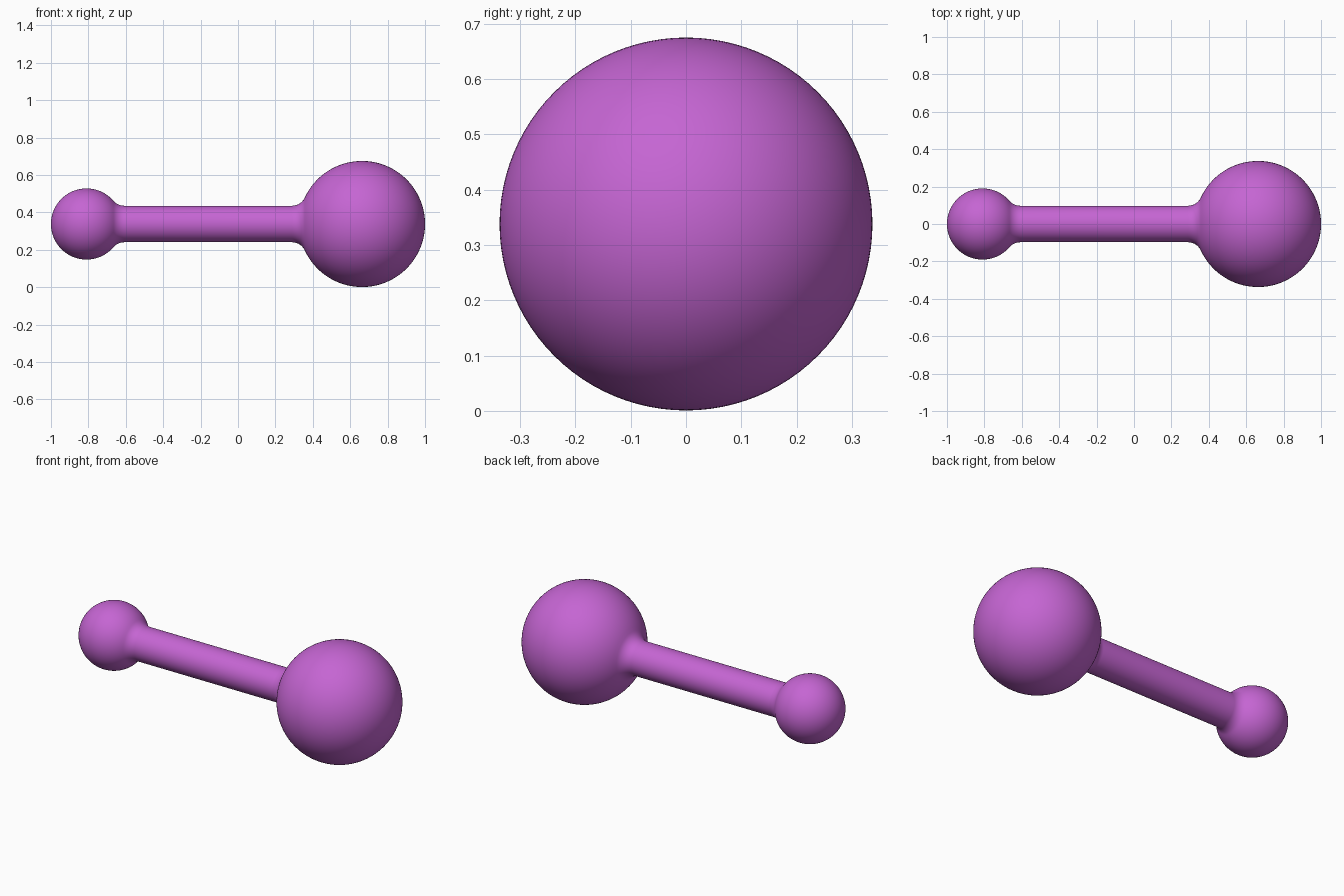
import bpy, bmesh
from math import sin, cos, pi, sqrt, atan2

if "Cube" in bpy.data.objects:
    bpy.data.objects.remove(bpy.data.objects["Cube"])

R_BIG, R_SMALL, R_ROD, FILLET = 0.337, 0.19, 0.0975, 0.075
AXIS_Z = 0.338
SEGMENTS = 96


def ball_end(radius, steps, fillet_steps=10):
    """Half profile (offset, radius) from ball tip to rod, ball centre at 0."""
    # Blend circle touching both the ball and the rod
    cr = R_ROD + FILLET
    cx = sqrt((radius + FILLET) ** 2 - cr ** 2)
    a = atan2(cr, cx)
    ball = [(radius * cos(t), radius * sin(t))
            for t in (pi - (pi - a) * i / steps for i in range(steps + 1))]
    start, end = pi + a, 1.5 * pi
    blend = [(cx + FILLET * cos(t), cr + FILLET * sin(t))
             for t in (start + (end - start) * i / fillet_steps
                       for i in range(1, fillet_steps + 1))]
    return ball + blend


# Full outline: small ball, rod, large ball
left = [(-1 + R_SMALL + x, r) for x, r in ball_end(R_SMALL, 40)]
right = [(1 - R_BIG - x, r) for x, r in ball_end(R_BIG, 48)]
profile = left + right[::-1]

# Revolve the outline around the x axis
bm = bmesh.new()
verts = [bm.verts.new((x, 0, r)) for x, r in profile]
edges = [bm.edges.new(pair) for pair in zip(verts, verts[1:])]
bmesh.ops.spin(bm, geom=verts + edges, cent=(0, 0, 0), axis=(1, 0, 0),
               angle=2 * pi, steps=SEGMENTS)
bmesh.ops.remove_doubles(bm, verts=bm.verts, dist=1e-5)
bmesh.ops.recalc_face_normals(bm, faces=bm.faces)
for f in bm.faces:
    f.smooth = True

mesh = bpy.data.meshes.new("dumbbell")
bm.to_mesh(mesh)
bm.free()
dumbbell = bpy.data.objects.new("dumbbell", mesh)
dumbbell.location.z = AXIS_Z
bpy.context.collection.objects.link(dumbbell)

# Purple finish
mat = bpy.data.materials.new("purple")
mat.diffuse_color = (0.56, 0.13, 0.65, 1)
mat.use_nodes = True
mat.node_tree.nodes["Principled BSDF"].inputs["Base Color"].default_value = mat.diffuse_color
mesh.materials.append(mat)
